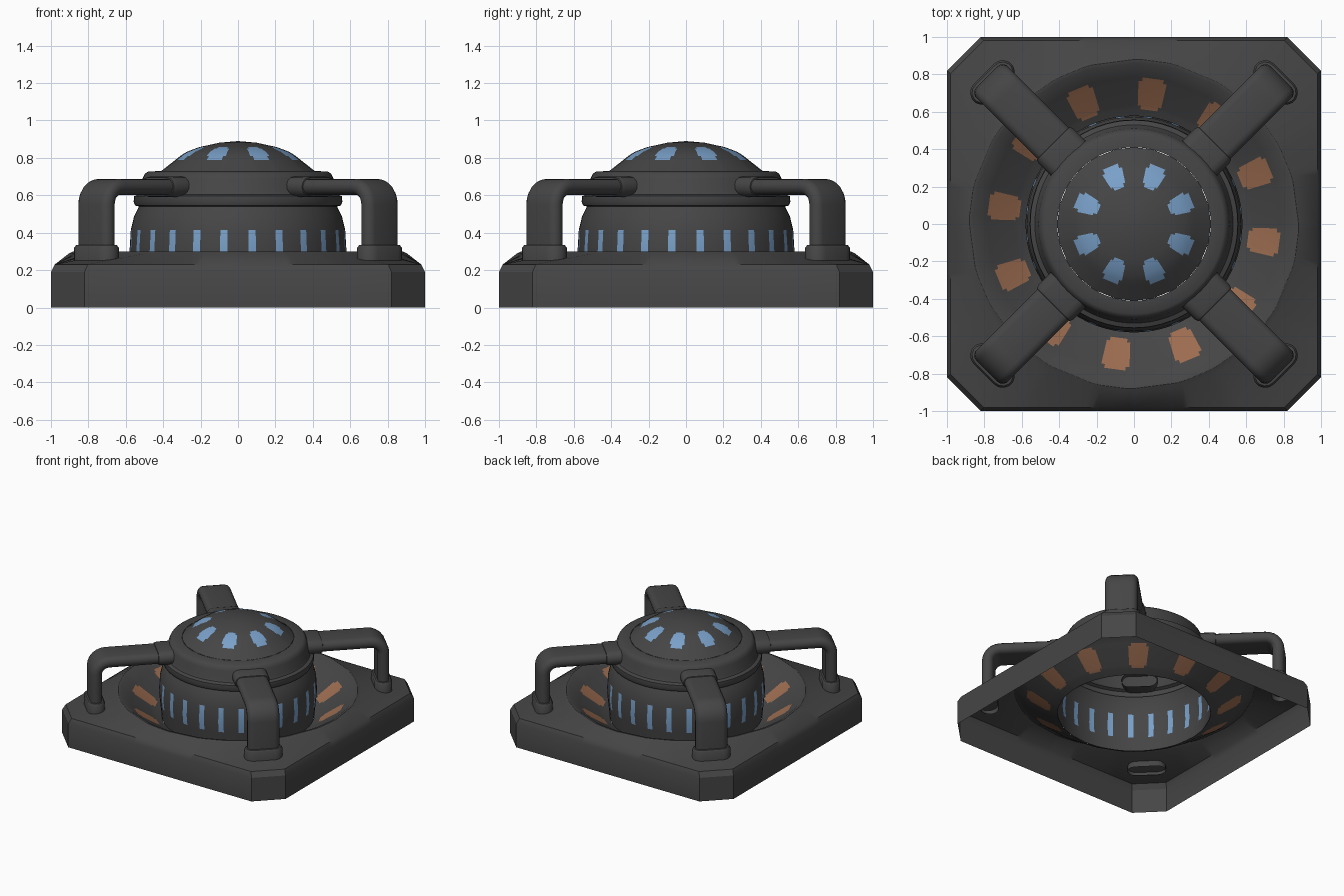
import bpy, bmesh, math
from math import radians as rad, sin, cos, pi

if "Cube" in bpy.data.objects:
    bpy.data.objects.remove(bpy.data.objects["Cube"])


def material(name, rgb):
    m = bpy.data.materials.new(name)
    m.diffuse_color = (*rgb, 1)
    m.use_nodes = True
    m.node_tree.nodes["Principled BSDF"].inputs["Base Color"].default_value = m.diffuse_color
    return m


GREY = material("dark grey", (0.06, 0.06, 0.06))
BLUE = material("steel blue", (0.19, 0.35, 0.58))
RUST = material("rust orange", (0.33, 0.15, 0.08))


def finish(bm, name, mats, angle=32):
    me = bpy.data.meshes.new(name)
    bm.to_mesh(me)
    bm.free()
    ob = bpy.data.objects.new(name, me)
    bpy.context.collection.objects.link(ob)
    for m in mats:
        me.materials.append(m)
    bpy.ops.object.select_all(action='DESELECT')
    ob.select_set(True)
    bpy.context.view_layer.objects.active = ob
    bpy.ops.object.shade_smooth_by_angle(angle=rad(angle))
    return ob


def octagon(a, size):
    """Distance to the clipped square's outline along direction a."""
    c, s = abs(cos(a)), abs(sin(a))
    return size * min(1 / max(c, s), 1.82 / (c + s))


def lathe(name, profile, degs, mats, rule):
    """Spin rows (radius, z, is_octagon); rule(deg, radius, z) picks the material."""
    bm = bmesh.new()
    degs = sorted({round(d % 360, 3) for d in degs})
    n = len(degs)
    rows = []
    for r, z, octo in profile:
        row = []
        for d in degs:
            a = rad(d)
            q = octagon(a, r) if octo else r
            row.append(bm.verts.new((q * cos(a), q * sin(a), z)))
        rows.append(row)
    for j in range(len(rows) - 1):
        rm = (profile[j][0] + profile[j + 1][0]) / 2
        zm = (profile[j][1] + profile[j + 1][1]) / 2
        for i in range(n):
            k = (i + 1) % n
            f = bm.faces.new((rows[j][i], rows[j][k], rows[j + 1][k], rows[j + 1][i]))
            mid = (degs[i] + (degs[k] + (360 if k == 0 else 0))) / 2
            f.material_index = rule(mid, rm, zm)
    bmesh.ops.remove_doubles(bm, verts=bm.verts, dist=0.0005)
    return finish(bm, name, mats)


def off(d, start, step):
    """Angular distance to the nearest of the repeated window centres."""
    return abs((d - start + step / 2) % step - step / 2)


# Base: clipped square skirt rising to a round rim, then sinking into a bowl
base_degs = [15 * i for i in range(24)]
for i in range(4):
    c = math.degrees(math.atan2(0.82, 1))
    base_degs += [90 * i + c, 90 * i + 90 - c]
for i in range(12):
    base_degs += [22.5 + 30 * i + s for s in (-5.7, -4.2, 4.2, 5.7)]
base_profile = [(1, 0, 1), (1, 0.19, 1), (0.98, 0.23, 1), (0.905, 0.288, 0),
                (0.88, 0.3, 0), (0.86, 0.297, 0), (0.785, 0.24, 0), (0.765, 0.226, 0),
                (0.635, 0.138, 0), (0.615, 0.126, 0), (0.56, 0.1, 0)]


def base_rule(d, r, z):
    o = off(d, 22.5, 30)
    if 0.635 < r < 0.765 and o < 5.7:
        return 1
    return int(0.615 < r < 0.785 and o < 4.2)


lathe("base_and_bowl", base_profile, base_degs, [GREY, RUST], base_rule)

# Round body with 24 slit windows and a raised band
body_degs = [15 * i for i in range(24)]
for i in range(24):
    body_degs += [7.5 + 15 * i - 2, 7.5 + 15 * i + 2]
body_profile = [(0.56, 0.1, 0), (0.572, 0.22, 0), (0.58, 0.3, 0), (0.573, 0.415, 0),
                (0.555, 0.49, 0), (0.53, 0.54, 0), (0.55, 0.545, 0), (0.558, 0.565, 0),
                (0.555, 0.595, 0), (0.53, 0.605, 0), (0.522, 0.62, 0), (0.51, 0.69, 0),
                (0.498, 0.715, 0), (0.48, 0.727, 0), (0.41, 0.73, 0)]
lathe("body", body_profile, body_degs, [GREY, BLUE],
      lambda d, r, z: int(0.22 < z < 0.415 and off(d, 7.5, 15) < 2))

# Dome cap with eight rounded windows
dome_degs = [15 * i for i in range(24)]
for i in range(8):
    dome_degs += [22.5 + 45 * i + s for s in (-10.5, 10.5)]
dome_profile = [(0.41, 0.73, 0), (0.335, 0.789, 0), (0.31, 0.809, 0), (0.275, 0.832, 0),
                (0.225, 0.851, 0), (0.205, 0.858, 0), (0.1, 0.881, 0), (0, 0.89, 0)]


def dome_rule(d, r, z):
    o = off(d, 22.5, 45)
    if 0.225 < r < 0.31 and o < 10.5:
        return 1
    return int(0.205 < r < 0.335 and o < 7.5)


lathe("dome_cap", dome_profile, dome_degs, [GREY, BLUE], dome_rule)

# Arms: flat pipes with a collar at the body, a bend and a flange at the foot
# stations: distance from centre, height, bend angle, extra size
stations = [(0.46, 0.645, 0, 0.012), (0.59, 0.645, 0, 0.012), (0.61, 0.645, 0, 0.006),
            (0.612, 0.645, 0, 0)]
for i in range(7):
    b = pi / 2 * i / 6
    stations.append((0.975 + 0.095 * sin(b), 0.55 + 0.095 * cos(b), b, 0))
stations += [(1.07, 0.335, pi / 2, 0), (1.07, 0.333, pi / 2, 0.012),
             (1.07, 0.32, pi / 2, 0.022), (1.07, 0.225, pi / 2, 0.022)]


def arm(name, az):
    bm = bmesh.new()
    rows = []
    for r, z, b, g in stations:
        half, flat = 0.043 + g, 0.077
        row = []
        for i in range(16):
            # stadium outline: two half circles joined by straight sides
            a = pi * (i % 8) / 7 - pi / 2
            side = 1 if i < 8 else -1
            u = side * (flat + half * cos(a))
            v = side * half * sin(a)
            rr, zz = r + v * sin(b), z + v * cos(b)
            row.append(bm.verts.new((rr * cos(az) - u * sin(az),
                                     rr * sin(az) + u * cos(az), zz)))
        rows.append(row)
    for p, q in zip(rows, rows[1:]):
        for i in range(16):
            k = (i + 1) % 16
            bm.faces.new((p[i], p[k], q[k], q[i]))
    bmesh.ops.recalc_face_normals(bm, faces=bm.faces)
    finish(bm, name, [GREY], 40)


for i, label in enumerate(("back_right", "back_left", "front_left", "front_right")):
    arm("arm_" + label, rad(45 + 90 * i))
